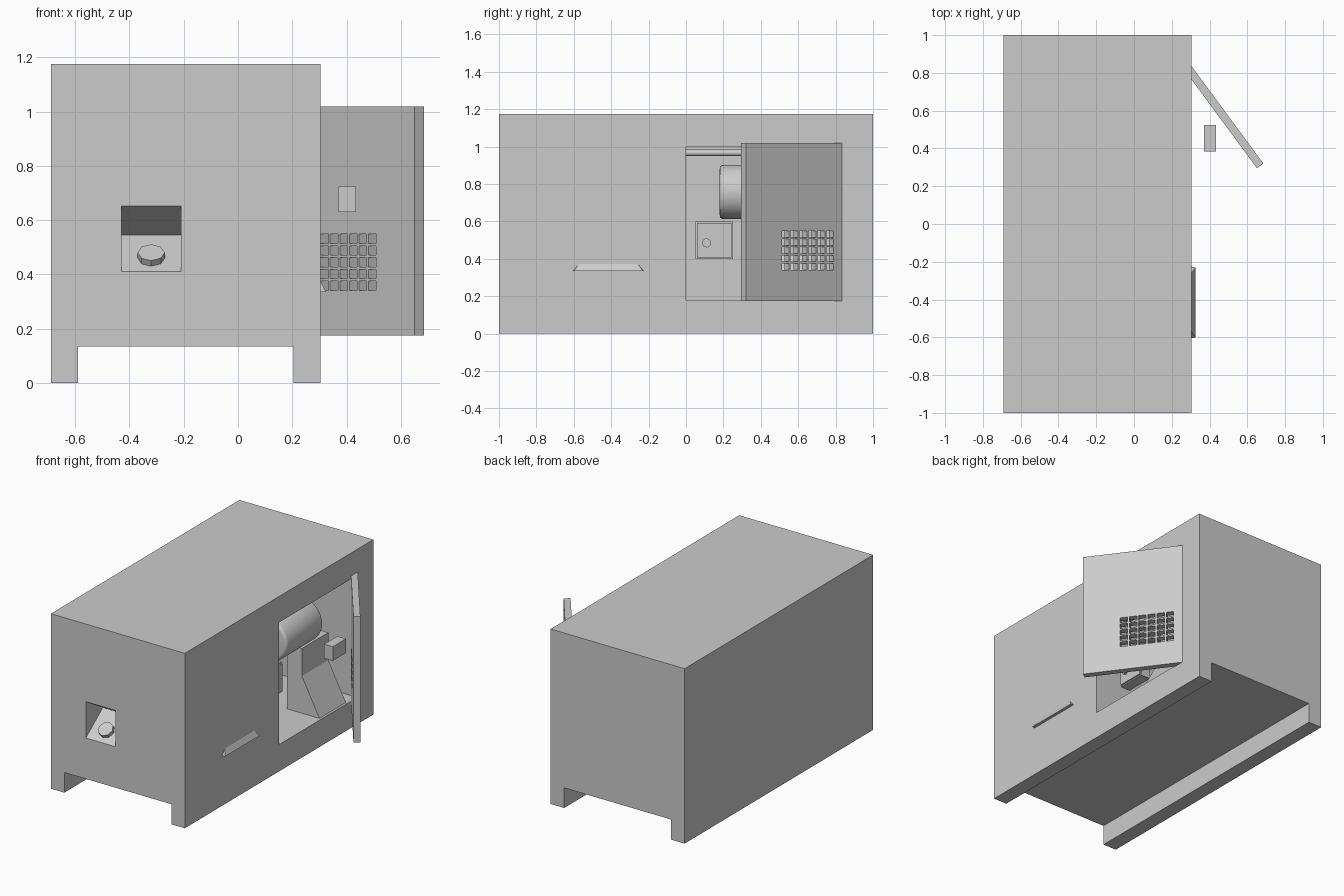
import bpy, bmesh, math
from mathutils import Vector, Matrix

if "Cube" in bpy.data.objects:
    bpy.data.objects.remove(bpy.data.objects["Cube"])


def make(name, bm):
    bmesh.ops.recalc_face_normals(bm, faces=bm.faces)
    me = bpy.data.meshes.new(name)
    bm.to_mesh(me)
    bm.free()
    ob = bpy.data.objects.new(name, me)
    bpy.context.collection.objects.link(ob)
    return ob


def add_box(bm, lo, hi):
    lo, hi = Vector(lo), Vector(hi)
    m = Matrix.Translation((lo + hi) / 2) @ Matrix.Diagonal((*(hi - lo), 1))
    bmesh.ops.create_cube(bm, size=1, matrix=m)


def box(name, lo, hi):
    bm = bmesh.new()
    add_box(bm, lo, hi)
    return make(name, bm)


def prism(name, pts, vec):
    """Extrude a closed 3D outline along a vector."""
    bm = bmesh.new()
    f = bm.faces.new([bm.verts.new(p) for p in pts])
    r = bmesh.ops.extrude_face_region(bm, geom=[f])
    vs = [v for v in r['geom'] if isinstance(v, bmesh.types.BMVert)]
    bmesh.ops.translate(bm, verts=vs, vec=vec)
    return make(name, bm)


def cylinder(name, center, axis, r, length, n, bevel=0):
    bm = bmesh.new()
    rot = Vector((0, 0, 1)).rotation_difference(Vector(axis)).to_matrix().to_4x4()
    bmesh.ops.create_cone(bm, cap_ends=True, segments=n, radius1=r, radius2=r,
                          depth=length, matrix=Matrix.Translation(center) @ rot)
    if bevel:
        rims = [e for e in bm.edges if any(len(f.verts) > 4 for f in e.link_faces)]
        bmesh.ops.bevel(bm, geom=rims, offset=bevel, segments=3, profile=0.5, affect='EDGES')
    return make(name, bm)


def cut(ob, cutter):
    mod = ob.modifiers.new("cut", 'BOOLEAN')
    mod.operation, mod.object, mod.solver = 'DIFFERENCE', cutter, 'EXACT'
    bpy.context.view_layer.objects.active = ob
    bpy.ops.object.modifier_apply(modifier=mod.name)
    bpy.data.objects.remove(cutter)


def smooth(ob):
    bpy.ops.object.select_all(action='DESELECT')
    ob.select_set(True)
    bpy.context.view_layer.objects.active = ob
    bpy.ops.object.shade_smooth_by_angle(angle=math.radians(35))


# Enclosure on two skid rails
outline = [(-.69, 0), (-.59, 0), (-.59, .135), (.205, .135),
           (.205, 0), (.305, 0), (.305, 1.175), (-.69, 1.175)]
body = prism("enclosure", [(x, -1, z) for x, z in outline], (0, 2, 0))

# Service opening and sloped filler pocket
cut(body, box("opening_cutter", (-.3, 0, .18), (.5, .83, 1.0)))
pocket = [(-1.02, .395), (-.82, .545), (-1.02, .665)]
cut(body, prism("pocket_cutter", [(-.43, y, z) for y, z in pocket], (.22, 0, 0)))

# Filler cap, tilted with the pocket floor
cylinder("filler_cap", (-.32, -.935, .463), (0, -.6, .8), .05, .045, 8)

# Air scoop lip on the side
bm = bmesh.new()
for p in [(.30, -.605, .335), (.325, -.60, .335), (.325, -.23, .335),
          (.30, -.225, .335), (.304, -.57, .375), (.304, -.26, .375)]:
    bm.verts.new(p)
bmesh.ops.convex_hull(bm, input=bm.verts)
make("air_scoop", bm)

# Door in local space (length, thickness, height), with grille holes, swung open
door = box("door", (0, -.042, .175), (.64, 0, 1.02))
bm = bmesh.new()
for i in range(6):
    for j in range(5):
        t, z = .056 + i * .0595, .341 + j * .0435
        add_box(bm, (t, -.1, z), (t + .048, .1, z + .034))
cut(door, make("grille_cutter", bm))
u = Vector((.594, -.805, 0)).normalized()
n = Vector((-u.y, u.x, 0))
mat = Matrix((u, n, (0, 0, 1))).transposed().to_4x4()
door.data.transform(Matrix.Translation((.305, .835, 0)) @ mat)

# Latch box beside the door
box("latch_box", (.37, .385, .63), (.435, .525, .725))

# Engine block with flared base
block = [(.05, .18), (.29, .18), (.16, .43), (.16, .615), (.05, .615)]
prism("engine_block", [(x, .45, z) for x, z in block], (0, .28, 0))

# Muffler and upper rail
smooth(cylinder("muffler", (.09, .375, .757), (0, 1, 0), .145, .39, 32, .02))
smooth(cylinder("upper_rail", (.2, .415, .967), (0, 1, 0), .018, .83, 16))

# Control box with raised face and knob
box("control_box", (.08, .052, .398), (.15, .25, .6))
box("control_face", (.14, .06, .406), (.16, .242, .592))
smooth(cylinder("control_knob", (.163, .11, .485), (1, 0, 0), .024, .02, 20))
